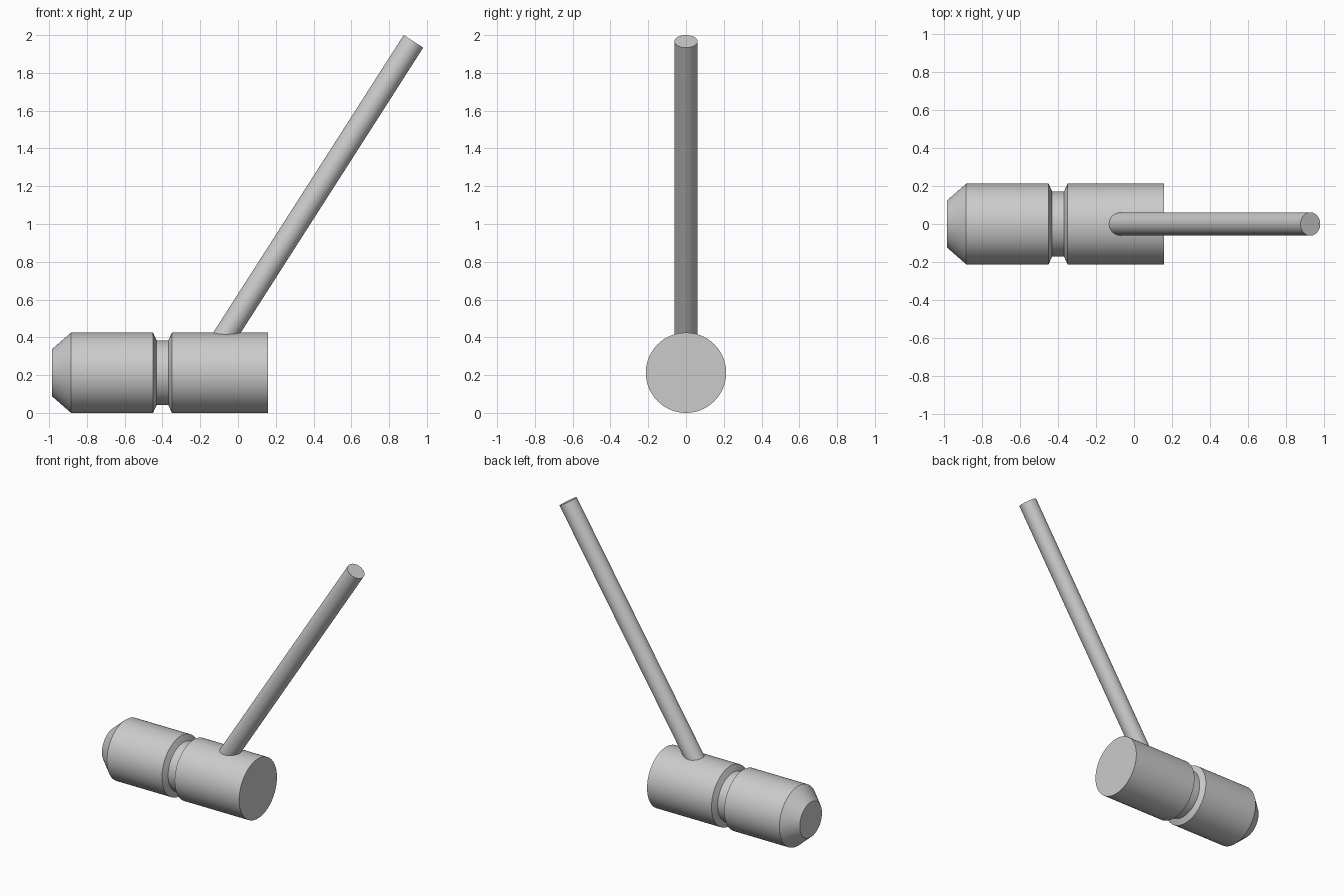
import bpy, bmesh, math
from mathutils import Vector

if "Cube" in bpy.data.objects:
    bpy.data.objects.remove(bpy.data.objects["Cube"])

AXIS_Z = 0.2125


def finish(name, bm):
    bmesh.ops.recalc_face_normals(bm, faces=bm.faces)
    mesh = bpy.data.meshes.new(name)
    bm.to_mesh(mesh)
    bm.free()
    obj = bpy.data.objects.new(name, mesh)
    bpy.context.collection.objects.link(obj)
    bpy.ops.object.select_all(action='DESELECT')
    obj.select_set(True)
    bpy.context.view_layer.objects.active = obj
    bpy.ops.object.shade_smooth_by_angle(angle=math.radians(20))
    return obj


def turned(name, profile, origin, direction, sides=96):
    """Solid of revolution: profile lists (distance along axis, radius)."""
    rot = Vector(direction).to_track_quat('Z', 'Y')
    bm = bmesh.new()
    rings = []
    for d, r in profile:
        rings.append([bm.verts.new(Vector(origin) + rot @ Vector((
            r * math.cos(2 * math.pi * i / sides),
            r * math.sin(2 * math.pi * i / sides), d))) for i in range(sides)])
    for a, b in zip(rings, rings[1:]):
        for i in range(sides):
            j = (i + 1) % sides
            bm.faces.new((a[i], a[j], b[j], b[i]))
    bm.faces.new(rings[0])
    bm.faces.new(rings[-1])
    return finish(name, bm)


# Mallet head: chamfered nose, waist groove, flat striking face
turned("mallet_head", [(-0.984, 0.125), (-0.884, 0.2125), (-0.45, 0.2125),
                       (-0.431, 0.171), (-0.369, 0.171), (-0.35, 0.2125),
                       (0.158, 0.2125)], (0, 0, AXIS_Z), (1, 0, 0))

# Slanted handle, its foot sunk into the head
tip = Vector((0.929, 0, 1.967))
slope = Vector((0.539, 0, 0.842)).normalized()
length = (tip.z - 0.36) / slope.z
turned("handle", [(0, 0.0615), (length, 0.0615)], tip - slope * length, slope, 64)
